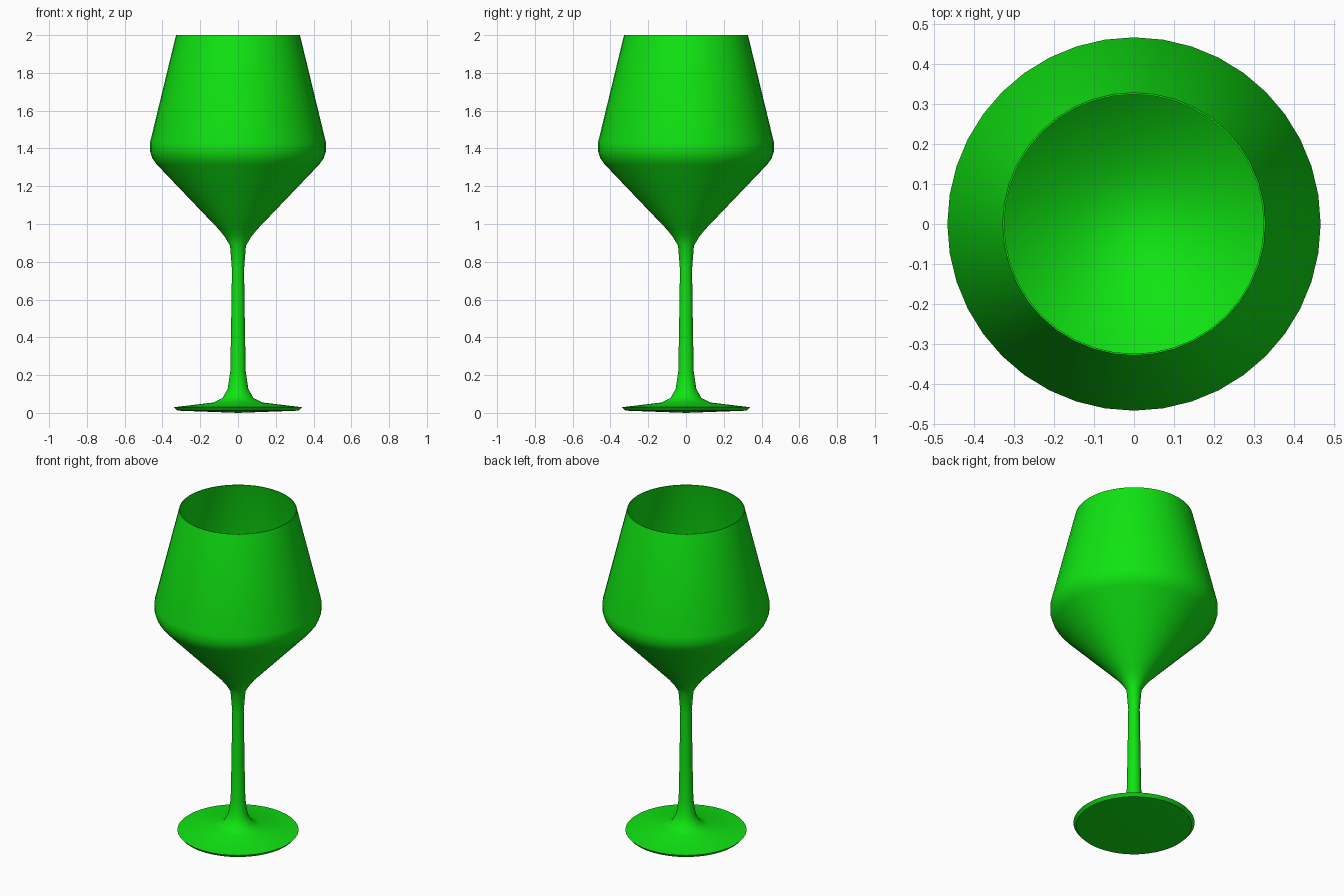
import bpy, bmesh, math

SIDES = 40

cube = bpy.data.objects.get("Cube")
if cube:
    bpy.data.objects.remove(cube, do_unlink=True)

green = bpy.data.materials.new("green glass")
green.use_nodes = True
color = (0.005, 0.78, 0.006, 1)
green.diffuse_color = color
green.node_tree.nodes["Principled BSDF"].inputs["Base Color"].default_value = color


def lathe(name, profile):
    """Revolve a (radius, height) profile around the z axis."""
    bm = bmesh.new()
    verts = [bm.verts.new((r, 0, z)) for r, z in profile]
    edges = [bm.edges.new(pair) for pair in zip(verts, verts[1:])]
    bmesh.ops.spin(bm, geom=verts + edges, cent=(0, 0, 0), axis=(0, 0, 1),
                   angle=math.tau, steps=SIDES)
    bmesh.ops.remove_doubles(bm, verts=bm.verts, dist=0.0005)
    bmesh.ops.recalc_face_normals(bm, faces=bm.faces)
    mesh = bpy.data.meshes.new(name)
    bm.to_mesh(mesh)
    bm.free()
    mesh.materials.append(green)
    obj = bpy.data.objects.new(name, mesh)
    bpy.context.collection.objects.link(obj)
    bpy.ops.object.select_all(action='DESELECT')
    obj.select_set(True)
    bpy.context.view_layer.objects.active = obj
    bpy.ops.object.shade_smooth_by_angle(angle=math.radians(42))
    return obj


# Foot: underside and thin flared rim
foot = [(0, 0), (0.322, 0.012), (0.338, 0.03)]
# Stem: flare above the foot, slim shaft, flare into the bowl
stem = [(0.13, 0.055), (0.08, 0.08), (0.054, 0.13), (0.041, 0.22),
        (0.037, 0.42), (0.032, 0.76), (0.042, 0.885), (0.072, 0.935)]
# Bowl outside: cone, rounded shoulder, tapering wall
bowl_outside = [(0.105, 0.975), (0.43, 1.315), (0.452, 1.345),
                (0.466, 1.385), (0.466, 1.43), (0.328, 2.0)]
# Bowl inside: thin wall and rounded bottom
bowl_inside = [(0.324, 2.0), (0.461, 1.43), (0.459, 1.39), (0.44, 1.35),
               (0.38, 1.279), (0.3, 1.202), (0.22, 1.138),
               (0.14, 1.088), (0.07, 1.06), (0, 1.05)]

lathe("wine_glass", foot + stem + bowl_outside + bowl_inside)
